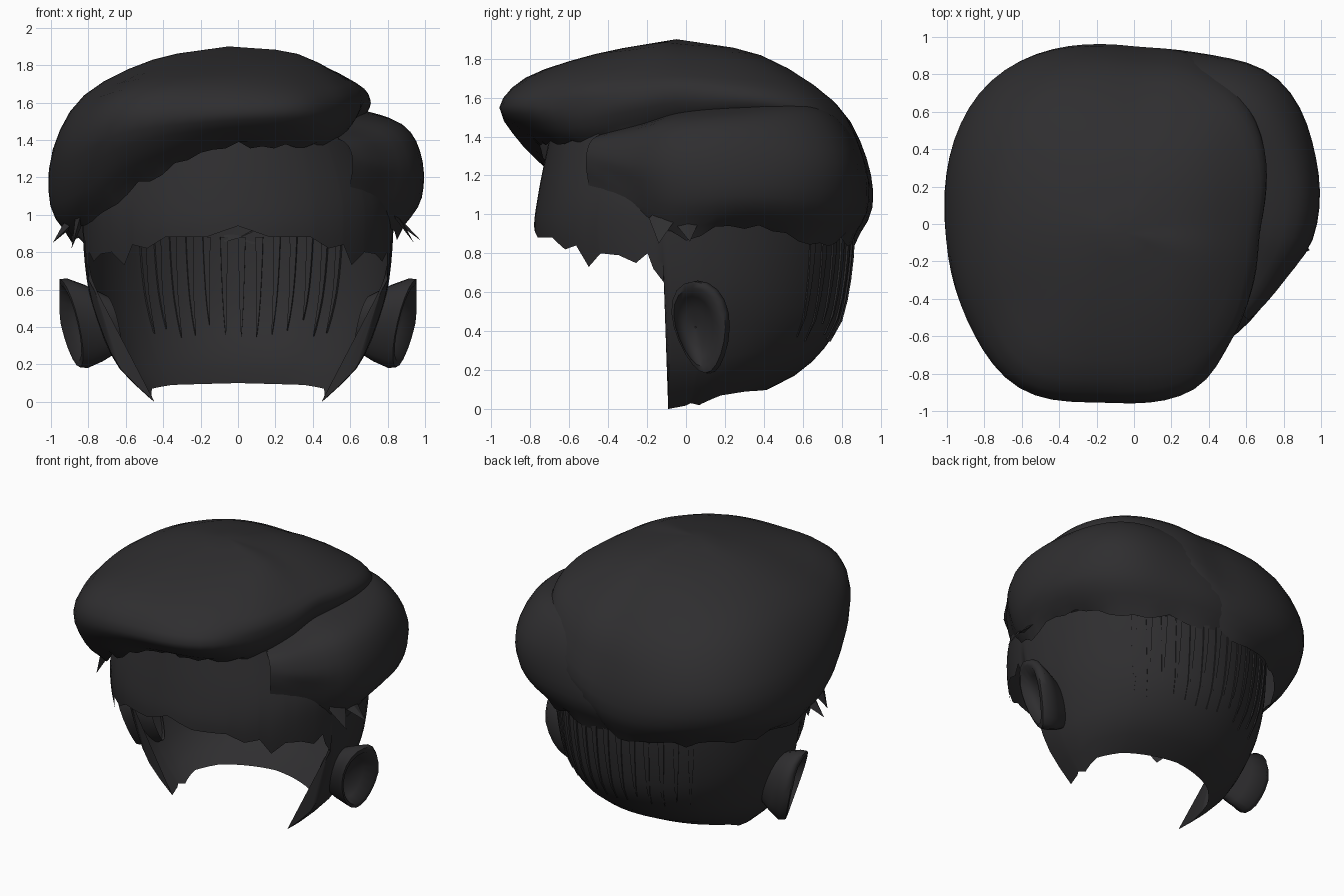
import bpy, bmesh, math, random
from math import sin, cos, radians, pi

if "Cube" in bpy.data.objects:
    bpy.data.objects.remove(bpy.data.objects["Cube"])

random.seed(4)
dark = bpy.data.materials.new("dark_hair")
dark.diffuse_color = (0.028, 0.027, 0.029, 1)
dark.use_nodes = True
dark.node_tree.nodes["Principled BSDF"].inputs["Base Color"].default_value = dark.diffuse_color


def spline(xs, ys, x):
    """Smooth curve through (xs, ys)."""
    x = min(max(x, xs[0]), xs[-1])
    i = 0
    while i < len(xs) - 2 and x > xs[i + 1]:
        i += 1

    def slope(k):
        a, b = max(k - 1, 0), min(k + 1, len(xs) - 1)
        return (ys[b] - ys[a]) / (xs[b] - xs[a])
    h = xs[i + 1] - xs[i]
    t = (x - xs[i]) / h
    return ((2*t**3 - 3*t**2 + 1) * ys[i] + (t**3 - 2*t**2 + t) * h * slope(i)
            + (3*t**2 - 2*t**3) * ys[i + 1] + (t**3 - t**2) * h * slope(i + 1))


def linear(pts, x):
    for (a, u), (b, v) in zip(pts, pts[1:]):
        if x <= b:
            return u + (v - u) * max(0, (x - a) / (b - a))
    return pts[-1][1]


def finish(name, bm, angle=50):
    bmesh.ops.remove_doubles(bm, verts=bm.verts, dist=0.0005)
    bmesh.ops.recalc_face_normals(bm, faces=bm.faces)
    me = bpy.data.meshes.new(name)
    bm.to_mesh(me)
    bm.free()
    me.materials.append(dark)
    ob = bpy.data.objects.new(name, me)
    bpy.context.collection.objects.link(ob)
    bpy.ops.object.select_all(action='DESELECT')
    ob.select_set(True)
    bpy.context.view_layer.objects.active = ob
    bpy.ops.object.shade_smooth_by_angle(angle=radians(angle))
    return ob


def add_grid(bm, rows, closed=False):
    vs = [[bm.verts.new(p) for p in r] for r in rows]
    n = len(rows[0])
    for a, b in zip(vs, vs[1:]):
        for j in range(n if closed else n - 1):
            k = (j + 1) % n
            bm.faces.new((a[j], a[k], b[k], b[j]))
    return vs


def hair_shell(name, keys, azimuths, crown=None, jitter=0.025):
    """Sweep radius/height profiles, each keyed by its azimuth, round the head."""
    az = [k[0] for k in keys]
    rows = []
    for a in azimuths:
        p = [spline(az, [k[i] for k in keys], a) for i in range(1, 11)]
        pts = [(r * cos(radians(a)), r * sin(radians(a)), z)
               for r, z in zip(p[::2], p[1::2])]
        if crown:
            pts.append(crown)
        n = len(pts)
        row = [tuple(spline(range(n), [q[c] for q in pts], s * (n - 1) / 15) for c in range(3))
               for s in range(16)]
        x, y, z = row[0]
        row[0] = (x, y, z + random.uniform(-jitter, jitter))
        rows.append(row)
    if crown:
        rows.append(rows[0])
    bm = bmesh.new()
    add_grid(bm, rows)
    return finish(name, bm)


# Top hair with the swept quiff: azimuth, then radius/height from edge to crown
top = [
    (0,   .60, 1.48, .66, 1.55, .68, 1.63, .62, 1.71, .32, 1.85),
    (45,  .78, 1.45, .86, 1.50, .86, 1.57, .75, 1.67, .40, 1.83),
    (70,  .82, 1.08, .95, 1.20, .92, 1.38, .78, 1.60, .40, 1.82),
    (90,  .86, .86,  .95, 1.05, .91, 1.30, .77, 1.56, .40, 1.81),
    (135, .89, .86,  1.06, 1.05, 1.06, 1.30, .86, 1.60, .45, 1.81),
    (180, .89, .87,  1.0, 1.05, .99, 1.35, .82, 1.64, .45, 1.83),
    (210, .85, 1.0,  .97, 1.12, 1.03, 1.38, .90, 1.62, .50, 1.82),
    (235, .82, 1.2,  .98, 1.32, 1.07, 1.50, .95, 1.68, .50, 1.82),
    (260, .76, 1.35, .87, 1.42, .97, 1.54, .84, 1.70, .48, 1.82),
    (290, .74, 1.37, .84, 1.44, .94, 1.56, .80, 1.70, .45, 1.83),
    (310, .70, 1.37, .77, 1.44, .81, 1.55, .76, 1.68, .42, 1.84),
    (335, .62, 1.42, .68, 1.50, .71, 1.59, .65, 1.70, .35, 1.86)]
wrap = lambda k, d: (k[0] + d,) + k[1:]
top_keys = [wrap(top[-1], -360)] + top + [wrap(top[0], 360), wrap(top[1], 360)]
hair_shell("top_hair", top_keys, range(0, 360, 5), crown=(-.05, -.05, 1.90))

# Puffed hair on the right side, below the parting
side = [
    (-40, .78, 1.16, .80, 1.25, .79, 1.33, .74, 1.39, .60, 1.43),
    (-20, .80, 1.00, .84, 1.15, .86, 1.28, .78, 1.42, .58, 1.48),
    (-5,  .84, .89,  .94, 1.08, .95, 1.30, .84, 1.47, .55, 1.53),
    (20,  .88, .93,  1.02, 1.08, 1.02, 1.32, .90, 1.50, .60, 1.57),
    (45,  .90, .86,  1.06, 1.05, 1.08, 1.30, .92, 1.53, .65, 1.59),
    (70,  .87, .86,  .97, 1.05, .95, 1.30, .83, 1.50, .60, 1.60),
    (95,  .84, .86,  .93, 1.05, .88, 1.30, .75, 1.50, .50, 1.60)]
hair_shell("side_hair", side, range(-40, 96, 5))

# Head form: half width, back depth and front depth against height
hz = [0, .08, .2, .4, .6, .9, 1.1, 1.45]
half_w = [.45, .54, .65, .74, .80, .83, .82, .68]
back_d = [.22, .38, .60, .77, .83, .86, .84, .70]
front_d = [.75, .75, .72, .72, .72, .78, .76, .69]


def head_point(t, z, k=1):
    d = spline(hz, back_d if t > 0 else front_d, z)
    s = -1 if abs(t) > 90 else 1
    return (k * spline(hz, half_w, z) * cos(radians(t)), k * d * sin(radians(t)), z)


# Scalp and forehead shell with a jagged lower edge, both halves alike
low = [(-90, .94), (-78, .88), (-62, .88), (-54, .82), (-47, .84), (-42, .73), (-35, .80),
       (-27, .79), (-20, .75), (-15, .80), (-13, .72), (-9, .65), (-7, .0), (5, .03),
       (15, .02), (30, .07), (50, .09), (90, .10)]
high = [(-90, 1.43), (-38, 1.42), (-10, 1.08), (0, .97), (90, .95)]
angles = sorted({a for a, _ in low} | set(range(-90, 91, 6)))
bm = bmesh.new()
for m in (1, -1):
    rows = []
    for t in angles:
        lo, hi = linear(low, t), linear(high, t)
        pts = [head_point(t, lo + (hi - lo) * i / 12) for i in range(13)]
        rows.append([(m * x, y, z) for x, y, z in pts])
    add_grid(bm, rows)
finish("scalp", bm)

# Thin tapering strands down the nape
bm = bmesh.new()
for i in range(13):
    t = 49 + 6.6 * i
    end = .36 + random.uniform(-.02, .08)
    rows = []
    for j in range(6):
        f = j / 5
        z = .88 + (end - .88) * f
        w = 1.3 * (1 - f) ** .6 + .1
        rows.append([head_point(t - w, z, .985), head_point(t - w, z, 1.01),
                     head_point(t + w, z, 1.01), head_point(t + w, z, .985)])
    add_grid(bm, rows, closed=True)
finish("nape_strands", bm, 30)

# Ears: rings from the head, round the rim and into the hollow
# (ring scale, outward offset, forward shift)
ear_rings = [(.62, -.10, 0), (.85, .0, .01), (1.0, .09, .02), (.98, .13, 0),
             (.84, .13, -.01), (.66, .07, -.02), (.40, .03, -.02), (.02, .02, -.02)]
bm = bmesh.new()
for m in (1, -1):
    rows = []
    for s, out, shift in ear_rings:
        ring = []
        for j in range(20):
            a = 2 * pi * j / 20
            u, v = s * cos(a), s * sin(a)
            y = .07 + shift + u * (.135 + .035 * v)
            z = .42 + .24 * v
            # rear and upper rim flare away from the head
            x = .77 + out + .05 * u + .055 * v
            ring.append((m * min(x, .955), y - .03 * v, z))
        rows.append(ring)
    add_grid(bm, rows, closed=True)
finish("ears", bm, 60)

# Small pointed locks at the temples and along the hairline
bm = bmesh.new()
for x, y, z, dx, dy, dz in [(.84, -.12, .98, .10, -.02, -.13), (.83, .0, .97, .15, .02, -.11),
                            (-.86, -.10, .98, -.13, -.02, -.13), (-.84, -.25, 1.0, -.05, -.05, -.18)]:
    base = [(x, y - .07, z), (x + .03, y + .07, z), (x - .02, y, z + .07)]
    b = [bm.verts.new(p) for p in base]
    tip = bm.verts.new((x + dx, y + dy, z + dz))
    for j in range(3):
        bm.faces.new((b[j], b[(j + 1) % 3], tip))
finish("temple_locks", bm, 30)
